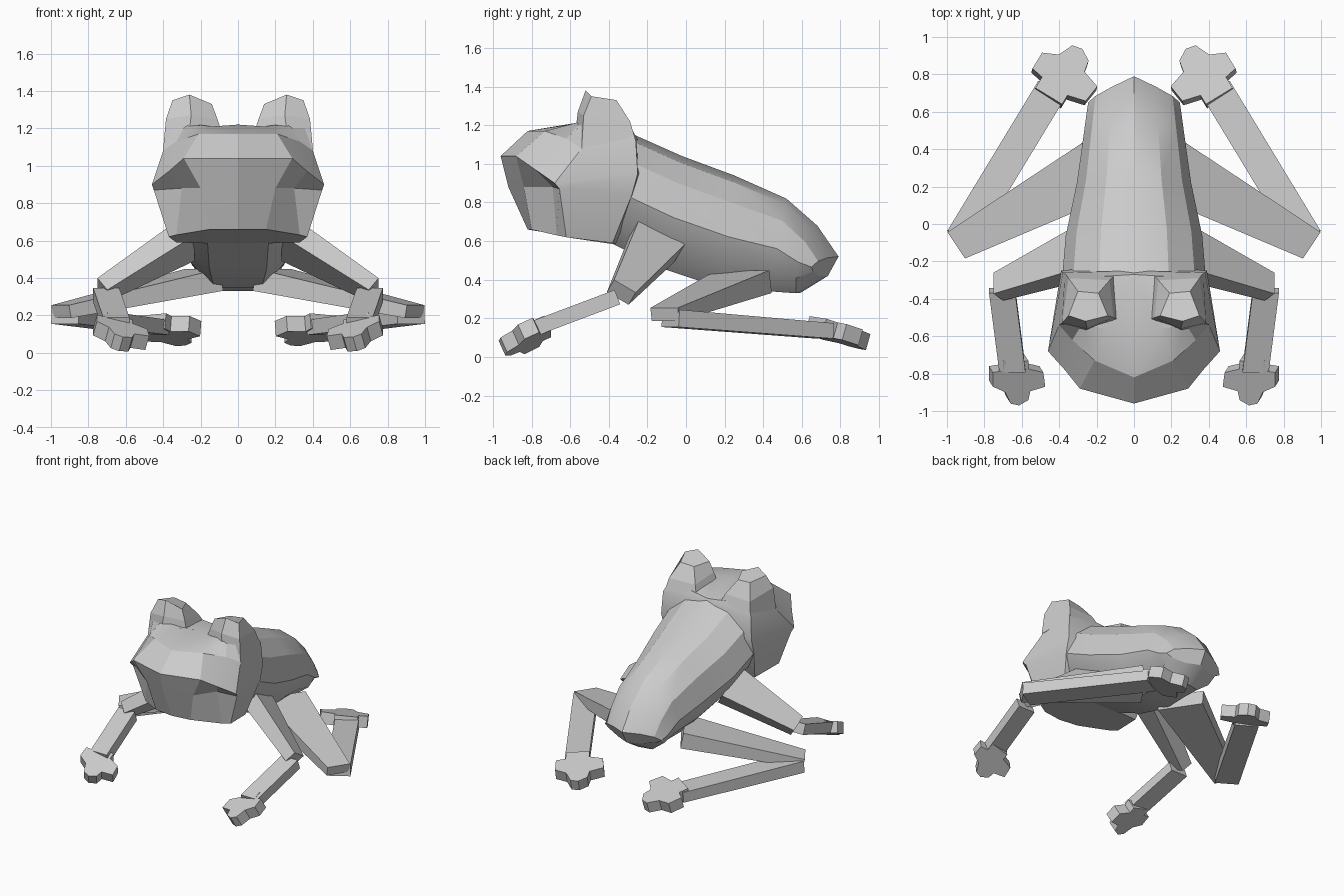
import bpy, bmesh, math
from mathutils import Vector

cube = bpy.data.objects.get("Cube")
if cube:
    bpy.data.objects.remove(cube, do_unlink=True)

grey = bpy.data.materials.new("plain_grey")
grey.use_nodes = True
grey.diffuse_color = (0.6, 0.6, 0.6, 1)
grey.node_tree.nodes["Principled BSDF"].inputs["Base Color"].default_value = grey.diffuse_color


def loft(name, rings, closed=True, smooth_angle=0):
    """Skin a list of point rings, cap both ends and mirror across x."""
    bm = bmesh.new()
    rows = [[bm.verts.new(p) for p in ring] for ring in rings]
    count = len(rows[0])
    for low, high in zip(rows, rows[1:]):
        for i in range(count if closed else count - 1):
            j = (i + 1) % count
            bm.faces.new((low[i], low[j], high[j], high[i]))
    for end in (rows[0], rows[-1]):
        bm.faces.new(end)
    # Mirror the half, welding along the centre line of open shells
    halves = bmesh.ops.duplicate(bm, geom=bm.verts[:] + bm.edges[:] + bm.faces[:])["geom"]
    for v in halves:
        if isinstance(v, bmesh.types.BMVert):
            v.co.x = -v.co.x
    if not closed:
        seam = [v for v in bm.verts if abs(v.co.x) < 1e-5]
        bmesh.ops.remove_doubles(bm, verts=seam, dist=1e-4)
    bmesh.ops.recalc_face_normals(bm, faces=bm.faces)
    mesh = bpy.data.meshes.new(name)
    bm.to_mesh(mesh)
    bm.free()
    mesh.materials.append(grey)
    if smooth_angle:
        mesh.shade_smooth()
        mesh.set_sharp_from_angle(angle=math.radians(smooth_angle))
    obj = bpy.data.objects.new(name, mesh)
    bpy.context.collection.objects.link(obj)


def limb(name, start, end, side, widths, depths):
    """Tapered four-sided bar between two joints."""
    start, end, side = Vector(start), Vector(end), Vector(side).normalized()
    up = side.cross(end - start).normalized()
    corners = ((1, 1), (-1, 1), (-1, -1), (1, -1))
    loft(name, [[p + side * w * a + up * d * b for a, b in corners]
                for p, w, d in zip((start, end), widths, depths)])


def foot(name, heel, outward, forward, scale, thick):
    """Flat pad with three stubby toes."""
    outline = [(-.07, -.01), (-.07, .035), (-.15, .055), (-.16, .135), (-.08, .16), (-.07, .21),
               (-.02, .24), (.025, .23), (.055, .165), (.12, .135), (.12, .055), (.065, .045), (.065, -.01)]
    heel, outward, forward = Vector(heel), Vector(outward), Vector(forward)
    up = outward.cross(forward).normalized() * thick / 2
    flat = [heel + (outward * u + forward * v) * scale for u, v in outline]
    loft(name, [[p - up for p in flat], [p + up for p in flat]])


# Body: tilted sections (top y, top z, bottom y, bottom z, half width, side sweep)
section = [(0, 0), (.48, .06), (.84, .24), (1, .54), (.82, .78), (.42, 1), (0, 1)]
stations = [(-.29, 1.16, -.41, .60, .39, 0), (-.02, 1.04, -.10, .45, .365, 0),
            (.25, .94, .20, .35, .305, 0), (.52, .82, .43, .34, .27, 0),
            (.68, .68, .59, .33, .255, -.05), (.79, .52, .735, .42, .245, -.11)]
loft("body", [[(w * u, yt + (yb - yt) * t + sweep * u, zt + (zb - zt) * t) for u, t in section]
              for yt, zt, yb, zb, w, sweep in stations], closed=False, smooth_angle=25)

# Head: half outlines from front centre to back centre, chin up to crown
head_rings = [
    [(0, -.82, .66), (.15, -.80, .66), (.33, -.67, .63), (.37, -.62, .62), (.33, -.38, .59), (0, -.35, .58)],
    [(0, -.92, .88), (.20, -.84, .88), (.30, -.69, .88), (.45, -.655, .87), (.39, -.28, .84), (0, -.2, .84)],
    [(0, -.96, 1.04), (.29, -.88, 1.04), (.37, -.78, .97), (.46, -.68, .90), (.39, -.25, .95), (0, -.2, .95)],
    [(0, -.82, 1.17), (.21, -.73, 1.17), (.33, -.62, 1.13), (.40, -.54, 1.08), (.38, -.26, 1.12), (0, -.25, 1.13)],
    [(0, -.52, 1.22), (.14, -.56, 1.21), (.28, -.54, 1.22), (.37, -.50, 1.24), (.34, -.29, 1.2), (0, -.27, 1.16)],
]
loft("head", head_rings, closed=False, smooth_angle=20)

# Raised eye bumps
loft("eye_bumps", [
    [(.26, -.57, 1.19), (.09, -.51, 1.19), (.10, -.27, 1.15), (.37, -.26, 1.12), (.40, -.54, 1.09)],
    [(.25, -.56, 1.27), (.11, -.50, 1.25), (.13, -.30, 1.22), (.35, -.29, 1.22), (.385, -.53, 1.25)],
    [(.26, -.52, 1.38), (.14, -.49, 1.33), (.19, -.37, 1.32), (.30, -.36, 1.33), (.35, -.49, 1.35)]])

# Front legs
limb("upper_arms", (.27, -.15, .605), (.725, -.335, .335), (0, .85, -.5), (.135, .065), (.065, .045))
limb("forearms", (.705, -.355, .31), (.65, -.78, .15), (1, 0, 0), (.07, .07), (.04, .04))
foot("front_feet", (.645, -.725, .155), (1, 0, .28), (0, -.95, -.43), 1, .085)

# Hind legs
limb("thighs", (.18, .30, .39), (.945, -.11, .22), (.55, .83, 0), (.165, .085), (.06, .035))
limb("shanks", (.925, -.08, .2), (.44, .72, .135), (.85, .52, 0), (.085, .085), (.045, .04))
foot("hind_feet", (.455, .685, .16), (.85, .52, -.08), (-.52, .85, -.28), 1.24, .085)
